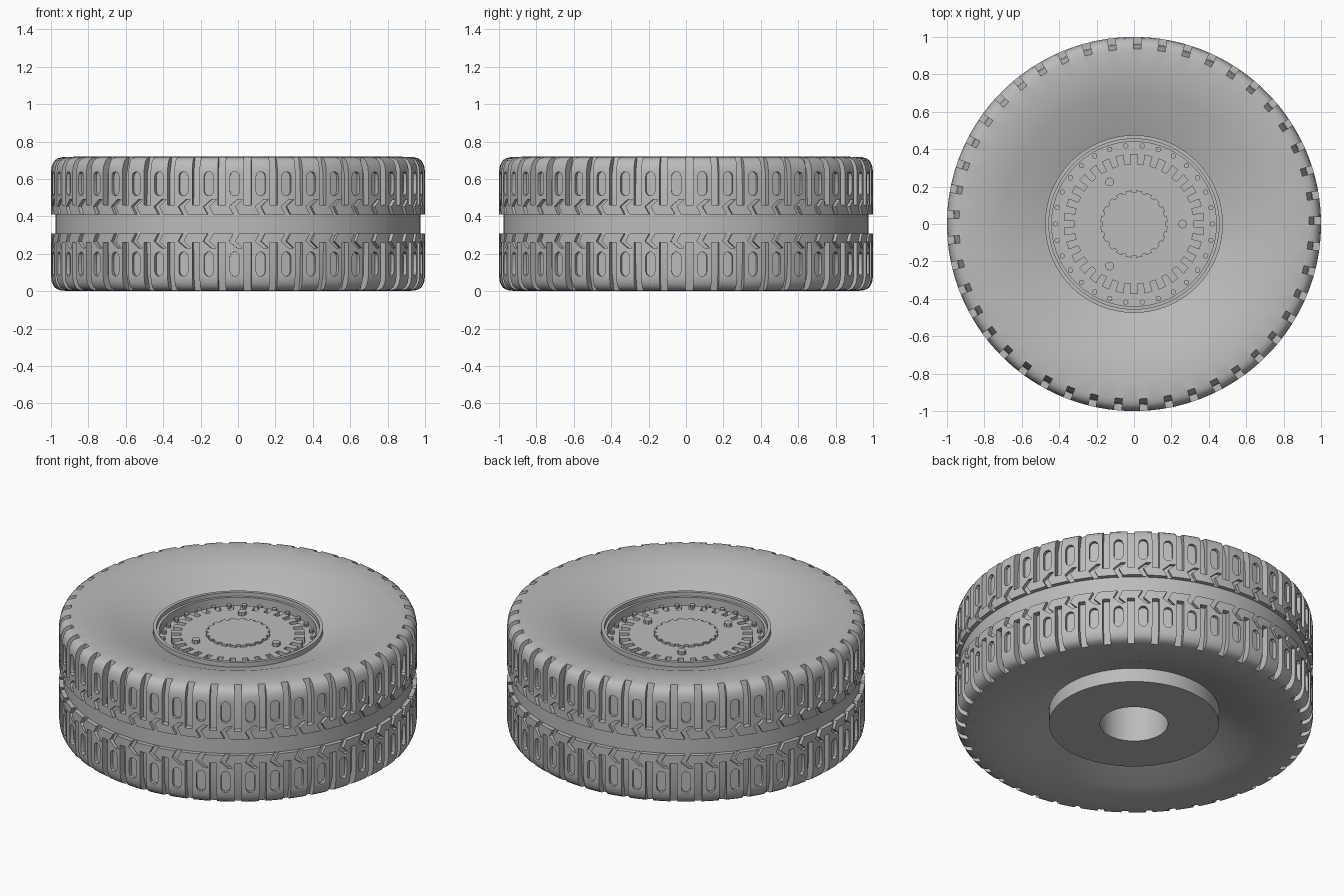
import bpy, bmesh, math
from mathutils import Matrix, Vector

if "Cube" in bpy.data.objects:
    bpy.data.objects.remove(bpy.data.objects["Cube"], do_unlink=True)

MID = 0.36        # height of the wheel's middle plane
BLOCKS = 45       # tread blocks around the tyre
STEP = math.tau / BLOCKS
PHASE = math.radians(1)

grey = bpy.data.materials.new("plain_grey")
grey.use_nodes = True
grey.diffuse_color = (0.5, 0.5, 0.5, 1)
grey.node_tree.nodes["Principled BSDF"].inputs["Base Color"].default_value = grey.diffuse_color


def finish(bm, name):
    bmesh.ops.remove_doubles(bm, verts=bm.verts, dist=1e-5)
    bmesh.ops.recalc_face_normals(bm, faces=bm.faces)
    mesh = bpy.data.meshes.new(name)
    bm.to_mesh(mesh)
    bm.free()
    mesh.materials.append(grey)
    obj = bpy.data.objects.new(name, mesh)
    bpy.context.collection.objects.link(obj)
    return obj


def smooth(obj, degrees=30):
    obj.data.shade_smooth()
    obj.data.set_sharp_from_angle(angle=math.radians(degrees))


def lathe(name, profile, steps, closed):
    """Turn a (radius, height) profile around the z axis."""
    bm = bmesh.new()
    rings = []
    for i in range(steps):
        a = math.tau * i / steps
        rings.append([bm.verts.new((r * math.cos(a), r * math.sin(a), z)) for r, z in profile])
    n = len(profile)
    for i in range(steps):
        a, b = rings[i], rings[(i + 1) % steps]
        for j in range(n if closed else n - 1):
            k = (j + 1) % n
            if profile[j][0] == 0:
                bm.faces.new((a[j], b[k], a[k]))
            elif profile[k][0] == 0:
                bm.faces.new((a[j], b[j], a[k]))
            else:
                bm.faces.new((a[j], b[j], b[k], a[k]))
    return finish(bm, name)


def prism(bm, points, offset, matrix):
    """Extrude a flat outline along offset, then place it."""
    base = [bm.verts.new(matrix @ Vector(p)) for p in points]
    top = [bm.verts.new(matrix @ (Vector(p) + Vector(offset))) for p in points]
    bm.faces.new(base)
    bm.faces.new(top[::-1])
    for i in range(len(base)):
        j = (i + 1) % len(base)
        bm.faces.new((base[j], base[i], top[i], top[j]))


def circle(r, n):
    return [(r * math.cos(math.tau * i / n), r * math.sin(math.tau * i / n)) for i in range(n)]


# Tyre body: upper half profile mirrored to the lower half
half = [(0.975, 0.05), (1, 0.05), (1, 0.28), (0.995, 0.312), (0.982, 0.338), (0.965, 0.35),
        (0.94, 0.357), (0.85, 0.36), (0.7, 0.335), (0.46, 0.245)]
profile = [(r, MID + h) for r, h in half] + [(r, MID - h) for r, h in reversed(half)]
tyre = lathe("tyre", profile, BLOCKS * 4, True)

# Tread cutters: shoulder slots, oval pockets and chevron grooves, on both halves
slot = [(0.922, 0.4), (0.962, 0.27), (0.966, 0.1), (1.1, 0.1), (1.1, 0.4)]
chevron = [(0.042, 0.13), (0.014, 0.13), (-0.03, 0.093), (0.0, 0.04), (0.03, 0.04), (0.002, 0.093)]
oval = []
for i in range(12):
    a = math.pi * (i % 6) / 5 + (math.pi if i >= 6 else 0)
    oval.append((0.025 * math.cos(a), 0.215 + 0.025 * math.sin(a) + (0.04 if i < 6 else -0.04)))

bm = bmesh.new()
for side in (1, -1):
    place = Matrix.Translation((0, 0, MID)) @ Matrix.Diagonal((1, 1, side, 1))
    for i in range(BLOCKS):
        at_slot = place @ Matrix.Rotation(PHASE + i * STEP, 4, "Z")
        at_block = place @ Matrix.Rotation(PHASE + (i + 0.5) * STEP, 4, "Z")
        prism(bm, [(r, -0.02, h) for r, h in slot], (0, 0.04, 0), at_slot)
        prism(bm, [(0.98, t, h) for t, h in oval], (0.1, 0, 0), at_block)
        prism(bm, [(0.979, t, h) for t, h in chevron], (0.1, 0, 0), at_block)
cutter = finish(bm, "tread_cutter")
cutter.hide_render = True

cut = tyre.modifiers.new("tread", "BOOLEAN")
cut.operation = "DIFFERENCE"
cut.solver = "EXACT"
cut.object = cutter
graph = bpy.context.evaluated_depsgraph_get()
tyre.data = bpy.data.meshes.new_from_object(tyre.evaluated_get(graph))
tyre.modifiers.clear()
bpy.data.objects.remove(cutter, do_unlink=True)
smooth(tyre)

# Rim: recessed dish on top, flat boss with a blind axle hole below
rim = lathe("rim", [(0, 0.56), (0.44, 0.56), (0.44, 0.615), (0.455, 0.615), (0.455, 0.64),
                    (0.475, 0.64), (0.475, 0.024), (0.19, 0.024), (0.19, 0.5), (0, 0.5)], 96, False)
smooth(rim)


def gear(name, inner, outer, teeth, gap, z0, z1):
    """Toothed plate; gap is the notch share of each tooth pitch."""
    points = []
    pitch = math.tau / teeth
    for i in range(teeth):
        for share, r in ((-0.5 + gap / 2, inner), (-0.5 + gap / 2, outer),
                         (0.5 - gap / 2, outer), (0.5 - gap / 2, inner)):
            a = (i + 0.5 + share) * pitch
            points.append((r * math.cos(a), r * math.sin(a), z0))
    bm = bmesh.new()
    prism(bm, points, (0, 0, z1 - z0), Matrix())
    return finish(bm, name)


# Hub plates
gear("hub_gear", 0.32, 0.375, 30, 0.45, 0.555, 0.595)
gear("hub_cap", 0.168, 0.18, 20, 0.4, 0.59, 0.607)


def studs(name, count, radius, size, sides, z0, z1):
    bm = bmesh.new()
    for i in range(count):
        turn = Matrix.Rotation(math.tau * i / count, 4, "Z") @ Matrix.Translation((radius, 0, z0))
        prism(bm, [(x, y, 0) for x, y in circle(size, sides)], (0, 0, z1 - z0), turn)
    return finish(bm, name)


# Rim bolts and hub nuts
studs("rim_bolts", 30, 0.42, 0.014, 10, 0.555, 0.58)
studs("hub_nuts", 3, 0.26, 0.024, 8, 0.59, 0.615)
